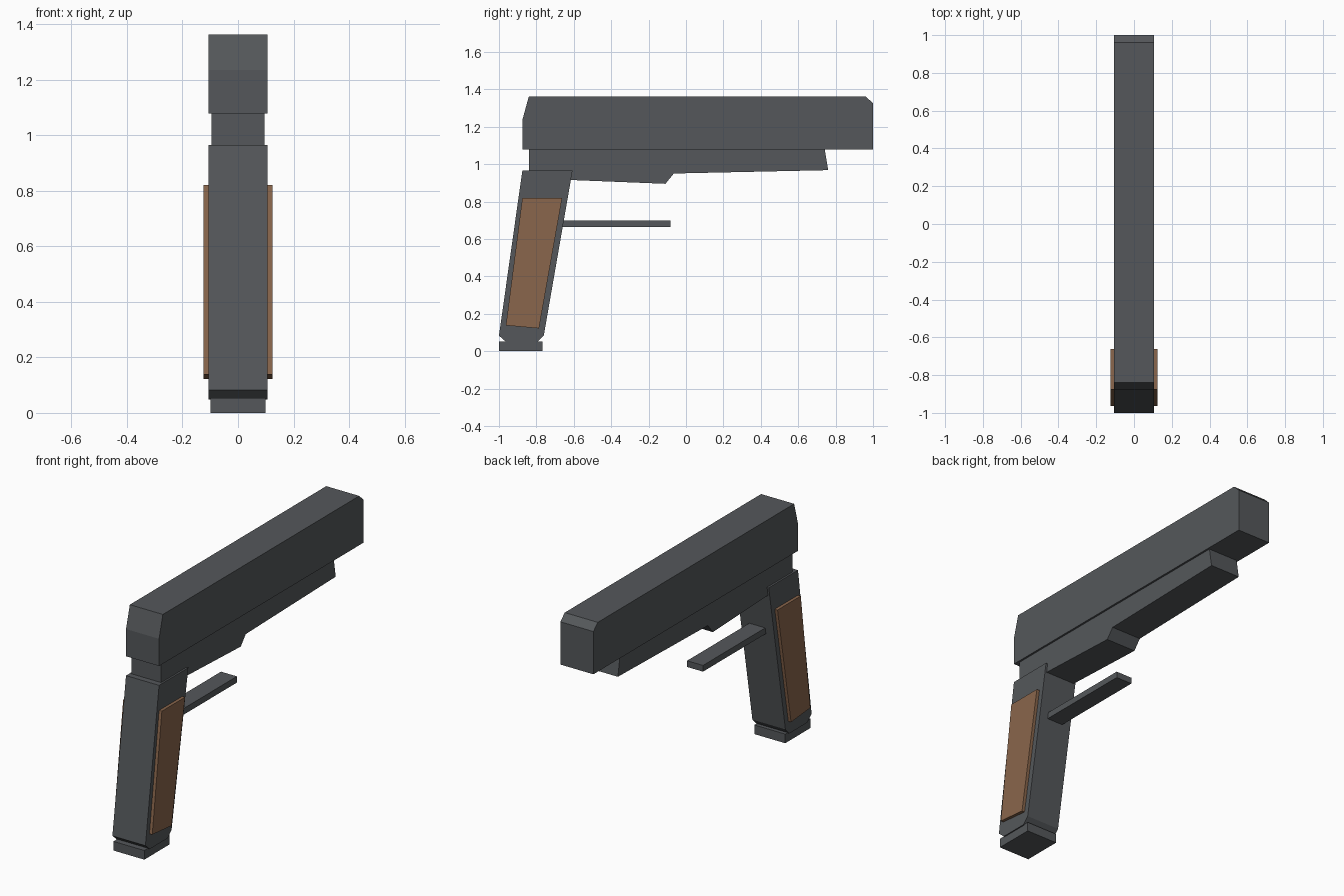
import bpy, bmesh

if "Cube" in bpy.data.objects:
    bpy.data.objects.remove(bpy.data.objects["Cube"])


def make_material(name, rgb):
    mat = bpy.data.materials.new(name)
    mat.diffuse_color = (*rgb, 1.0)
    mat.use_nodes = True
    mat.node_tree.nodes["Principled BSDF"].inputs["Base Color"].default_value = mat.diffuse_color
    return mat


grey = make_material("gunmetal grey", (0.09, 0.097, 0.104))
brown = make_material("wood brown", (0.254, 0.133, 0.072))


def extrude_profile(name, profile, x0, x1, mat):
    """Extrude a side profile of (y, z) points from x0 to x1."""
    bm = bmesh.new()
    base = bm.faces.new([bm.verts.new((x0, y, z)) for y, z in profile])
    result = bmesh.ops.extrude_face_region(bm, geom=[base])
    verts = [v for v in result["geom"] if isinstance(v, bmesh.types.BMVert)]
    bmesh.ops.translate(bm, verts=verts, vec=(x1 - x0, 0, 0))
    bmesh.ops.recalc_face_normals(bm, faces=bm.faces)
    mesh = bpy.data.meshes.new(name)
    bm.to_mesh(mesh)
    bm.free()
    mesh.materials.append(mat)
    obj = bpy.data.objects.new(name, mesh)
    bpy.context.collection.objects.link(obj)
    return obj


def rect(y0, y1, z0, z1):
    return [(y0, z0), (y1, z0), (y1, z1), (y0, z1)]


# Upper slide with sloped rear and small front chamfer
extrude_profile("slide", [(-0.875, 1.077), (1.0, 1.077), (1.0, 1.325), (0.96, 1.363),
                          (-0.84, 1.363), (-0.875, 1.235)], -0.106, 0.106, grey)

# Frame below the slide, stepped on its underside
extrude_profile("frame", [(-0.84, 1.077), (-0.84, 0.925), (-0.61, 0.915), (-0.11, 0.895),
                          (-0.065, 0.95), (0.76, 0.968), (0.742, 1.077)], -0.095, 0.095, grey)

# Slanted grip with chamfered bottom
extrude_profile("grip", [(-1.0, 0.083), (-0.96, 0.048), (-0.795, 0.048), (-0.76, 0.085),
                         (-0.607, 0.965), (-0.875, 0.965)], -0.106, 0.106, grey)

# Base plate under the grip
extrude_profile("base_plate", rect(-1.0, -0.768, 0.0, 0.053), -0.099, 0.099, grey)

# Guard bar in front of the grip
extrude_profile("guard_bar", rect(-0.70, -0.083, 0.664, 0.70), -0.051, 0.051, grey)

# Grip panels on both sides
panel = [(-0.963, 0.138), (-0.786, 0.122), (-0.662, 0.82), (-0.875, 0.82)]
for side, sign in (("right", 1), ("left", -1)):
    extrude_profile(f"{side}_grip_panel", panel, sign * 0.10, sign * 0.124, brown)
